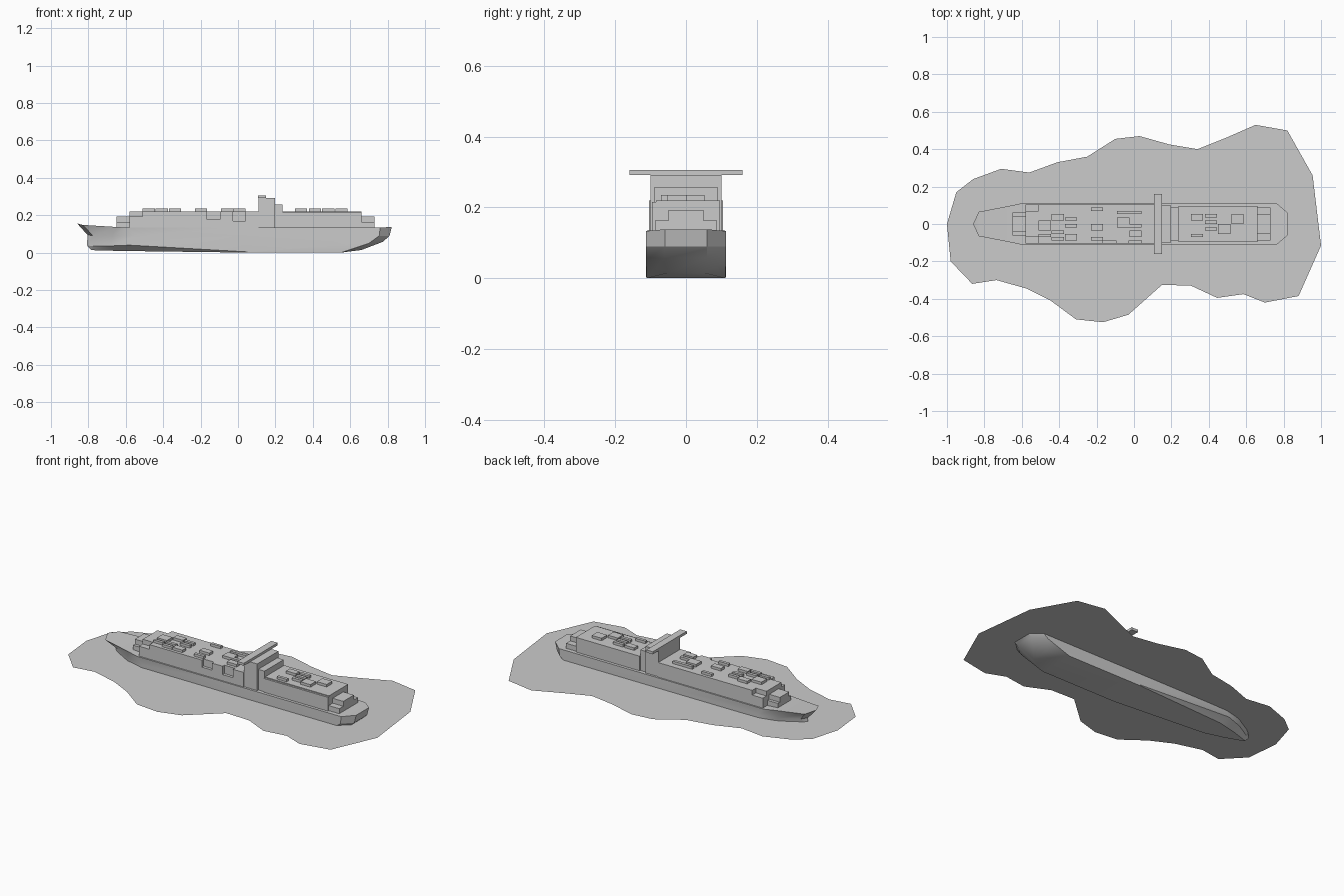
import bpy, bmesh, random

if "Cube" in bpy.data.objects:
    bpy.data.objects.remove(bpy.data.objects["Cube"])

random.seed(4)


def make_object(name, bm):
    bmesh.ops.recalc_face_normals(bm, faces=bm.faces)
    mesh = bpy.data.meshes.new(name)
    bm.to_mesh(mesh)
    bm.free()
    ob = bpy.data.objects.new(name, mesh)
    bpy.context.collection.objects.link(ob)
    return ob


def add_box(bm, x0, x1, y0, y1, z0, z1):
    v = bmesh.ops.create_cube(bm, size=1)["verts"]
    for p in v:
        p.co = ((x0 + x1) / 2 + p.co.x * (x1 - x0),
                (y0 + y1) / 2 + p.co.y * (y1 - y0),
                (z0 + z1) / 2 + p.co.z * (z1 - z0))


def boxes(name, items):
    bm = bmesh.new()
    for b in items:
        add_box(bm, *b)
    return make_object(name, bm)


# Water: irregular flat sheet around the hull
outline = [(-1, 0), (-.95, .17), (-.86, .24), (-.71, .295), (-.56, .275), (-.41, .33),
           (-.25, .36), (-.10, .455), (.03, .47), (.19, .425), (.34, .40), (.49, .46),
           (.65, .53), (.82, .50), (.955, .26), (1, -.115), (.88, -.385), (.70, -.42),
           (.585, -.375), (.445, -.395), (.305, -.33), (.15, -.325), (-.03, -.485),
           (-.165, -.525), (-.31, -.51), (-.445, -.41), (-.575, -.345), (-.735, -.30),
           (-.865, -.32), (-.98, -.20)]
bm = bmesh.new()
bm.faces.new([bm.verts.new((x, y, .072)) for x, y in outline])
make_object("water", bm)

# Hull: level lines from deck to bottom, lofted and mirrored
levels = [
    [(-.86, 0, .156), (-.83, .065, .148), (-.65, .10, .137), (-.59, .113, .133),
     (0, .113, .133), (.76, .113, .133), (.822, .06, .138)],
    [(-.805, 0, .095), (-.775, .025, .09), (-.67, .085, .09), (-.55, .113, .09),
     (0, .113, .09), (.755, .113, .09), (.81, .06, .09)],
    [(-.807, 0, .038), (-.785, .015, .036), (-.68, .075, .036), (-.58, .107, .04),
     (.05, .113, .004), (.70, .113, .05), (.775, .06, .058)],
    [(-.785, 0, .014), (-.76, .01, .012), (-.67, .04, .01), (-.55, .07, .008),
     (.05, .111, 0), (.55, .111, 0), (.66, .055, .014)],
]
bm = bmesh.new()
rings = []
for s in range(7):
    half = [lv[s] for lv in levels]
    right = [bm.verts.new(p) for p in half]
    left = [bm.verts.new((x, -y - 1e-6, z)) for x, y, z in reversed(half)]
    rings.append(right + left)
for a, b in zip(rings, rings[1:]):
    for i in range(8):
        j = (i + 1) % 8
        bm.faces.new((a[i], a[j], b[j], b[i]))
for i in range(3):
    r = rings[-1]
    bm.faces.new((r[i], r[i + 1], r[6 - i], r[7 - i]))
bmesh.ops.remove_doubles(bm, verts=bm.verts, dist=1e-4)
hull = make_object("hull", bm)
bpy.context.view_layer.objects.active = hull
hull.select_set(True)
bpy.ops.object.shade_smooth_by_angle(angle=.52)
hull.select_set(False)

# Bridge tower with wings
boxes("bridge_tower", [(.11, .197, -.10, .10, .13, .292)])
boxes("bridge_rear_house", [(.197, .238, -.09, .09, .13, .256)])
boxes("bridge_wing", [(.107, .15, -.16, .16, .291, .306)])

# Container stacks: solid cores, stepped ends, notched outer rows
D = .13
W = .0175
core = [(-.51, .11, -.088, .088, D, .22), (-.58, -.51, -.07, .07, D, .22),
        (-.65, -.58, -.044, .044, D, .192),
        (.238, .66, -.085, .085, D, .22), (.66, .73, -.05, .05, D, .192)]
boxes("container_cores", core)

outer = []
bays = [-.51 + i * .0689 for i in range(9)]
for side in (-1, 1):
    def row(x0, x1, ya, yb, top):
        lo, hi = sorted((side * ya, side * yb))
        outer.append((x0, x1, lo, hi, D, top))
    for i, x in enumerate(bays):
        row(x, x + .0689, .088, .105, {5: .178, 7: .17}.get(i, .22) if side < 0 else .22)
    row(-.58, -.51, .07, .105, .192)
    row(-.65, -.58, .044, .062, .163)
    row(.238, .66, .085, .096, .22 if side > 0 else .215)
    row(.66, .73, .05, .088, .163)
boxes("container_outer_rows", outer)

# Loose top-tier containers
top = []
front_bays = [-.51, -.44, -.37, -.23, -.09, -.025]
rear_bays = [.305, .38, .45, .52]
for x in front_bays:
    for r in random.sample(range(-5, 5), 4):
        top.append((x, x + .065, r * W, (r + 1) * W, .22, .235))
for x in rear_bays:
    for r in random.sample(range(-4, 4), 3):
        top.append((x, x + .065, r * W, (r + 1) * W, .22, .235))
boxes("top_containers", top)
